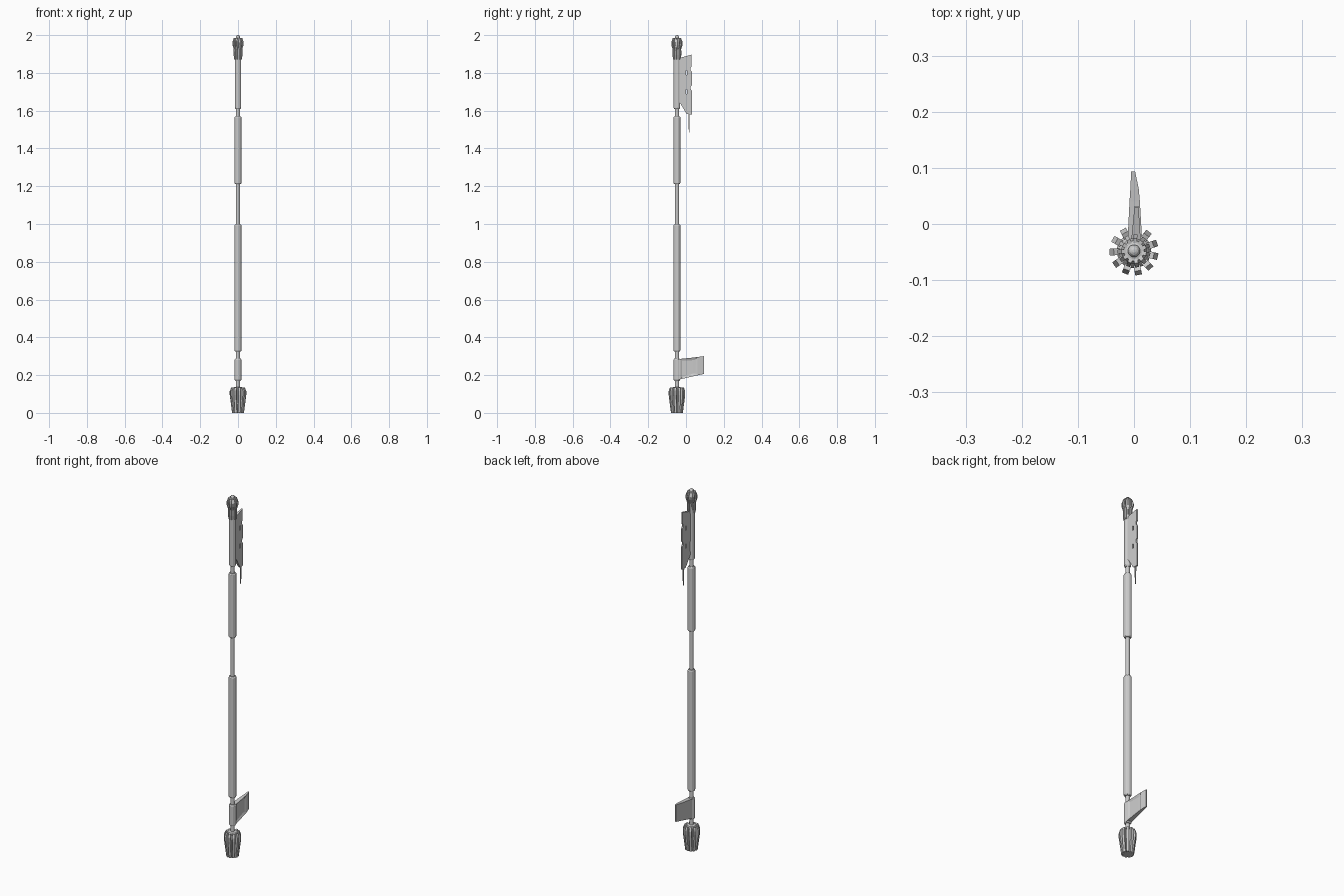
import bpy, bmesh
from math import sin, cos, pi, radians
from mathutils import Matrix, Vector

if "Cube" in bpy.data.objects:
    bpy.data.objects.remove(bpy.data.objects["Cube"])

AX = -0.048  # y of the staff axis


def finish(bm, name):
    bmesh.ops.recalc_face_normals(bm, faces=bm.faces)
    me = bpy.data.meshes.new(name)
    bm.to_mesh(me)
    bm.free()
    ob = bpy.data.objects.new(name, me)
    bpy.context.collection.objects.link(ob)
    return ob


def lathe(name, profile, n=12):
    """Closed solid of revolution from (radius, z) points."""
    bm = bmesh.new()
    rings = [[bm.verts.new((r * cos(2 * pi * (i + .5) / n), AX + r * sin(2 * pi * (i + .5) / n), z))
              for i in range(n)] for r, z in profile]
    for a, b in zip(rings, rings[1:]):
        for i in range(n):
            j = (i + 1) % n
            bm.faces.new((a[i], a[j], b[j], b[i]))
    bm.faces.new(rings[0])
    bm.faces.new(rings[-1])
    return finish(bm, name)


def flanges(name, profile, n, thick, start):
    """Radial plates: (radius, z) outline, thickened and repeated round the axis."""
    bm = bmesh.new()
    for k in range(n):
        rot = Matrix.Translation((0, AX, 0)) @ Matrix.Rotation(radians(start) + 2 * pi * k / n, 4, 'Z')
        sides = [[bm.verts.new(rot @ Vector((r, s * thick / 2, z))) for r, z in profile] for s in (-1, 1)]
        bm.faces.new(sides[0])
        bm.faces.new(sides[1])
        for i in range(len(profile)):
            j = (i + 1) % len(profile)
            bm.faces.new((sides[0][i], sides[0][j], sides[1][j], sides[1][i]))
    return finish(bm, name)


def plate(name, outline, x_range):
    """Plate in the yz plane; x_range(y) gives its two faces."""
    bm = bmesh.new()
    sides = [[bm.verts.new((x_range(y)[s], y, z)) for y, z in outline] for s in (0, 1)]
    bm.faces.new(sides[0])
    bm.faces.new(sides[1])
    for i in range(len(outline)):
        j = (i + 1) % len(outline)
        bm.faces.new((sides[0][i], sides[0][j], sides[1][j], sides[1][i]))
    return finish(bm, name)


def box(name, centre, size):
    bm = bmesh.new()
    bmesh.ops.create_cube(bm, size=1, matrix=Matrix.Translation(centre) @ Matrix.Diagonal((*size, 1)))
    return finish(bm, name)


def cut(target, cutter):
    cutter.hide_render = True
    cutter.hide_viewport = False
    cutter.display_type = 'WIRE'
    m = target.modifiers.new("cut", 'BOOLEAN')
    m.operation, m.object, m.solver = 'DIFFERENCE', cutter, 'EXACT'


# Inner rod and the chamfered grip sleeves
lathe("inner_rod", [(.0105, .12), (.0105, 1.9)])
for name, z0, z1, r in (("lower_socket", .17, .287, .0185), ("long_sleeve", .325, .998, .0195),
                        ("upper_sleeve", 1.212, 1.57, .0195), ("blade_sleeve", 1.608, 1.90, .0175)):
    lathe(name, [(r - .004, z0), (r, z0 + .006), (r, z1 - .006), (r - .004, z1)])

# Flanged mace head at the foot
lathe("mace_core", [(.022, .0), (.024, .01), (.031, .105), (.031, .125), (.023, .135), (.012, .138)], 16)
flanges("mace_flanges", [(.012, 0), (.031, 0), (.0435, .095), (.0435, .115), (.036, .135), (.012, .125)],
        11, .012, -79)

# Ribbed finial at the top
lathe("finial_core", [(.017, 1.88), (.016, 1.92), (.022, 1.945), (.023, 1.965), (.018, 1.982),
                      (.011, 1.984), (.011, 1.992), (.007, 1.998), (.003, 2.0)], 16)
flanges("finial_ribs", [(.01, 1.87), (.0205, 1.87), (.023, 1.895), (.0225, 1.925), (.0295, 1.948),
                        (.0295, 1.963), (.022, 1.985), (.01, 1.982)], 11, .007, -79)

# Lower fin with a recessed panel on its right face
bm = bmesh.new()
stations = [(-.045, -.014, .016, .172, .285), (-.03, -.0115, .0145, .178, .286),
            (.04, -.008, .0105, .194, .293), (.062, -.0065, .0085, .199, .296), (.094, -.005, .002, .206, .30)]
rings = [[bm.verts.new(c) for c in ((xa, y, za), (xb, y, za), (xb, y, zb), (xa, y, zb))]
         for y, xa, xb, za, zb in stations]
right = []
for a, b in zip(rings, rings[1:]):
    for i in range(4):
        f = bm.faces.new((a[i], a[(i + 1) % 4], b[(i + 1) % 4], b[i]))
        if i == 1:
            right.append(f)
bm.faces.new(rings[0])
bm.faces.new(rings[-1])
bmesh.ops.recalc_face_normals(bm, faces=bm.faces)
bmesh.ops.inset_region(bm, faces=right[1:3], thickness=.014, depth=-.005)
finish(bm, "lower_fin")

# Upper blade: slanted outline with notched edge, slots and a trailing spike
outline = [(-.045, 1.874), (-.03, 1.88), (.03, 1.897), (.03, 1.835), (.024, 1.828), (.024, 1.815),
           (.032, 1.805), (.032, 1.735), (.025, 1.727), (.025, 1.714), (.032, 1.705), (.032, 1.58),
           (.004, 1.582), (-.03, 1.638), (-.045, 1.65)]


def blade_x(y):
    t = max(0, min(1, (y + .03) / .062))
    return -.005 + .006 * t, .012 - .004 * t


blade = plate("upper_blade", outline, blade_x)
for i, z in enumerate((1.80, 1.70)):
    cut(blade, box(f"slot_cutter_{i}", (0, .003, z), (.08, .007, .024)))
plate("blade_spike", [(.012, 1.59), (.02, 1.59), (.018, 1.485), (.015, 1.485)], lambda y: (.002, .007))
